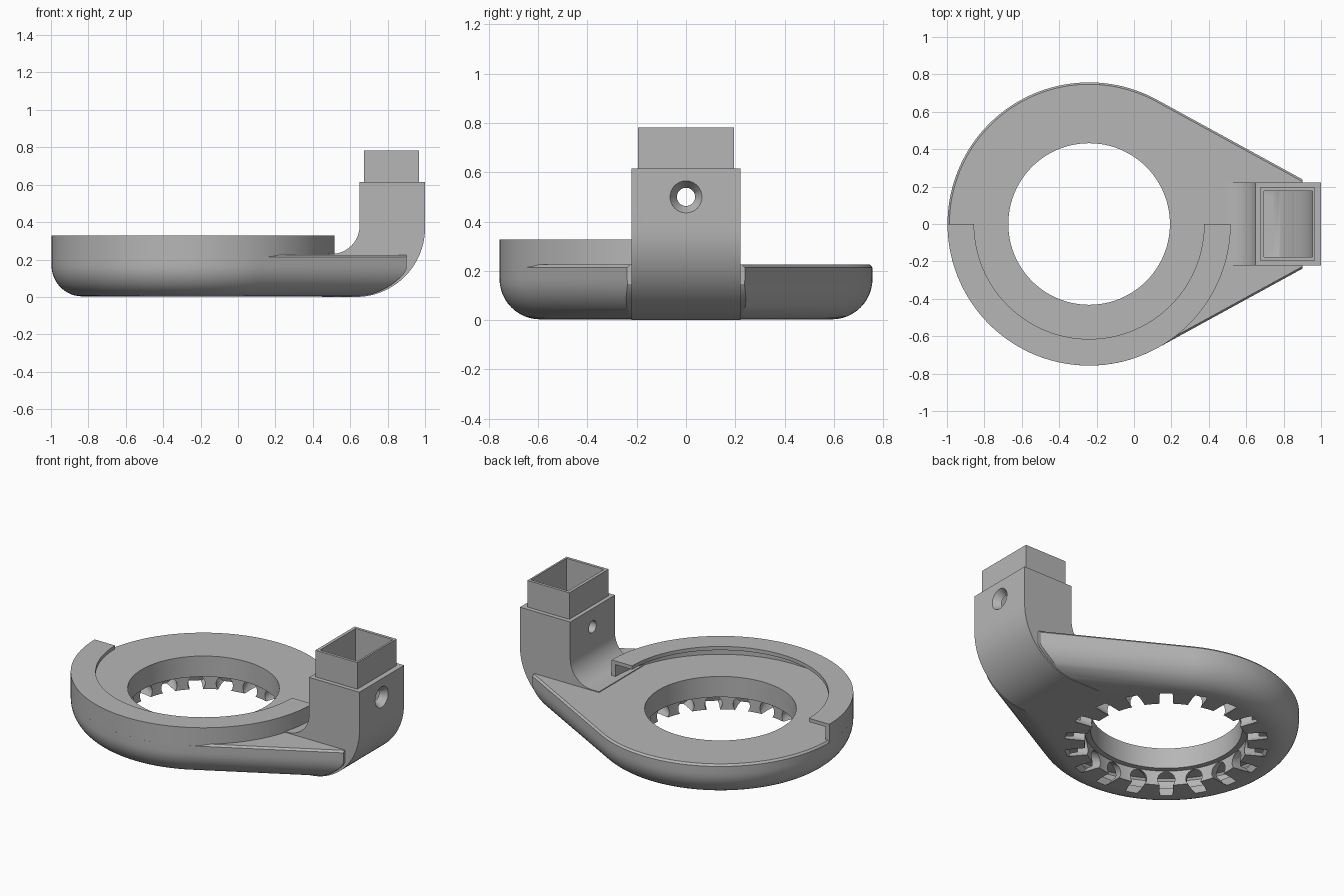
import bpy, bmesh
from math import cos, sin, pi, radians, sqrt
from mathutils import Vector, Matrix

if "Cube" in bpy.data.objects:
    bpy.data.objects.remove(bpy.data.objects["Cube"])

CX, R, HOLE = -0.24, 0.757, 0.432     # ring centre, outer and inner radius
TOP = 0.225
TAPER = radians(61.3)                 # direction where the straight sides leave the ring

grey = bpy.data.materials.new("matte grey")
grey.use_nodes = True
grey.diffuse_color = (0.47, 0.47, 0.47, 1)
grey.node_tree.nodes["Principled BSDF"].inputs["Base Color"].default_value = grey.diffuse_color


def to_object(name, bm):
    bmesh.ops.recalc_face_normals(bm, faces=bm.faces)
    mesh = bpy.data.meshes.new(name)
    bm.to_mesh(mesh)
    bm.free()
    mesh.materials.append(grey)
    ob = bpy.data.objects.new(name, mesh)
    bpy.context.collection.objects.link(ob)
    return ob


def loft(name, loops):
    """Closed solid through equal-length loops of points."""
    bm = bmesh.new()
    rings = [[bm.verts.new(p) for p in loop] for loop in loops]
    n = len(rings[0])
    for a, b in zip(rings, rings[1:]):
        for i in range(n):
            j = (i + 1) % n
            bm.faces.new((a[i], a[j], b[j], b[i]))
    bm.faces.new(rings[0])
    bm.faces.new(rings[-1])
    return to_object(name, bm)


def arc(cx, cz, r, a0, a1, n=20):
    return [(cx + r * cos(radians(a0 + (a1 - a0) * i / n)),
             cz + r * sin(radians(a0 + (a1 - a0) * i / n))) for i in range(n + 1)]


def box(name, x0, x1, w, z0, z1):
    return loft(name, [[(x0, -w, z), (x1, -w, z), (x1, w, z), (x0, w, z)] for z in (z0, z1)])


def cone(name, a, b, r0, r1, n=64):
    a, b = Vector(a), Vector(b)
    bm = bmesh.new()
    turn = (b - a).to_track_quat("Z", "Y").to_matrix().to_4x4()
    bmesh.ops.create_cone(bm, cap_ends=True, segments=n, radius1=r0, radius2=r1,
                          depth=(b - a).length,
                          matrix=Matrix.Translation((a + b) / 2) @ turn)
    return to_object(name, bm)


def boolean(target, tool, operation="DIFFERENCE"):
    mod = target.modifiers.new(operation, "BOOLEAN")
    mod.operation, mod.solver, mod.object = operation, "EXACT", tool
    bpy.context.view_layer.objects.active = target
    bpy.ops.object.modifier_apply(modifier=mod.name)
    bpy.data.objects.remove(tool)


def body_loop(z, inset, wall=0.0):
    """Teardrop outline: a round ring with straight sides running to the elbow."""
    r = R - inset
    pts = [(CX + x, y, z) for x, y in arc(0, 0, r, 61.3, 360 - 61.3, 96)]
    end = min(0.9, 0.61 + sqrt(0.37 ** 2 - (0.37 - z) ** 2)) - wall
    y = (r - (end - CX) * cos(TAPER)) / sin(TAPER)
    return pts + [(end, -y, z), (end, y, z)]


def body(name, wall=0.0):
    r = 0.165 - wall
    curve = [(wall + r - r * cos(t), wall + 0.003 + r - r * sin(t))
             for t in [pi / 2 * (1 - i / 12) for i in range(13)]]
    loops = [body_loop(z, d, wall) for d, z in curve]
    loops += [body_loop(TOP - wall - 0.012, wall, wall), body_loop(TOP - wall, wall + 0.01, wall)]
    return loft(name, loops)


def elbow(name, t, width, top):
    """Bent square tube side profile, shrunk by t."""
    side = [(1 - t, top)] + arc(0.63, 0.37, 0.37 - t, 0, -90)
    side += [(0.45, t), (0.45, 0.23 - t)]
    side += arc(0.5, 0.38, 0.15 + t, -90, 0) + [(0.65 + t, top)]
    return loft(name, [[(x, y, z) for x, z in side] for y in (-width, width)])


# Outer shell: ring body, elbow and socket collar
duct = body("duct_body")
boolean(duct, elbow("elbow", 0, 0.222, 0.615), "UNION")
boolean(duct, box("collar", 0.675, 0.967, 0.195, 0.58, 0.782), "UNION")

# Hollow inside: ring channel joined to the elbow passage
channel = body("channel", 0.04)
boolean(channel, cone("core", (CX, 0, -0.1), (CX, 0, 0.4), 0.53, 0.53, 96))
boolean(duct, channel)
boolean(duct, elbow("passage", 0.045, 0.177, 0.9))

# Centre opening, with a wider recess at the bottom
boolean(duct, cone("centre", (CX, 0, -0.1), (CX, 0, 0.4), HOLE, HOLE, 96))
boolean(duct, cone("recess", (CX, 0, -0.1), (CX, 0, 0.095), 0.465, 0.465, 96))

# Tapered air jets around the opening
JETS = 18
for i in range(JETS):
    a = 2 * pi * (i + 0.5) / JETS
    outer = (CX + 0.56 * cos(a), 0.56 * sin(a), 0.065)
    inner = (CX + 0.41 * cos(a), 0.41 * sin(a), 0.015)
    boolean(duct, cone("jet", outer, inner, 0.075, 0.036, 20))

# Screw hole with countersink
boolean(duct, cone("screw_hole", (0.6, 0, 0.5), (1.1, 0, 0.5), 0.037, 0.037, 32))
boolean(duct, cone("countersink", (0.955, 0, 0.5), (1.005, 0, 0.5), 0.037, 0.068, 32))

# Raised half-round rail with an overhanging lip, on the front half
section = [(R, 0.2), (R, 0.328), (0.615, 0.328), (0.615, 0.305), (0.73, 0.305), (0.73, 0.2)]
rail = loft("front_rail", [[(CX + r * cos(t), r * sin(t), z) for r, z in section]
                           for t in [pi + pi * i / 72 for i in range(73)]])

for ob in (duct, rail):
    bpy.ops.object.select_all(action="DESELECT")
    ob.select_set(True)
    bpy.context.view_layer.objects.active = ob
    bpy.ops.object.shade_smooth_by_angle(angle=radians(30))
